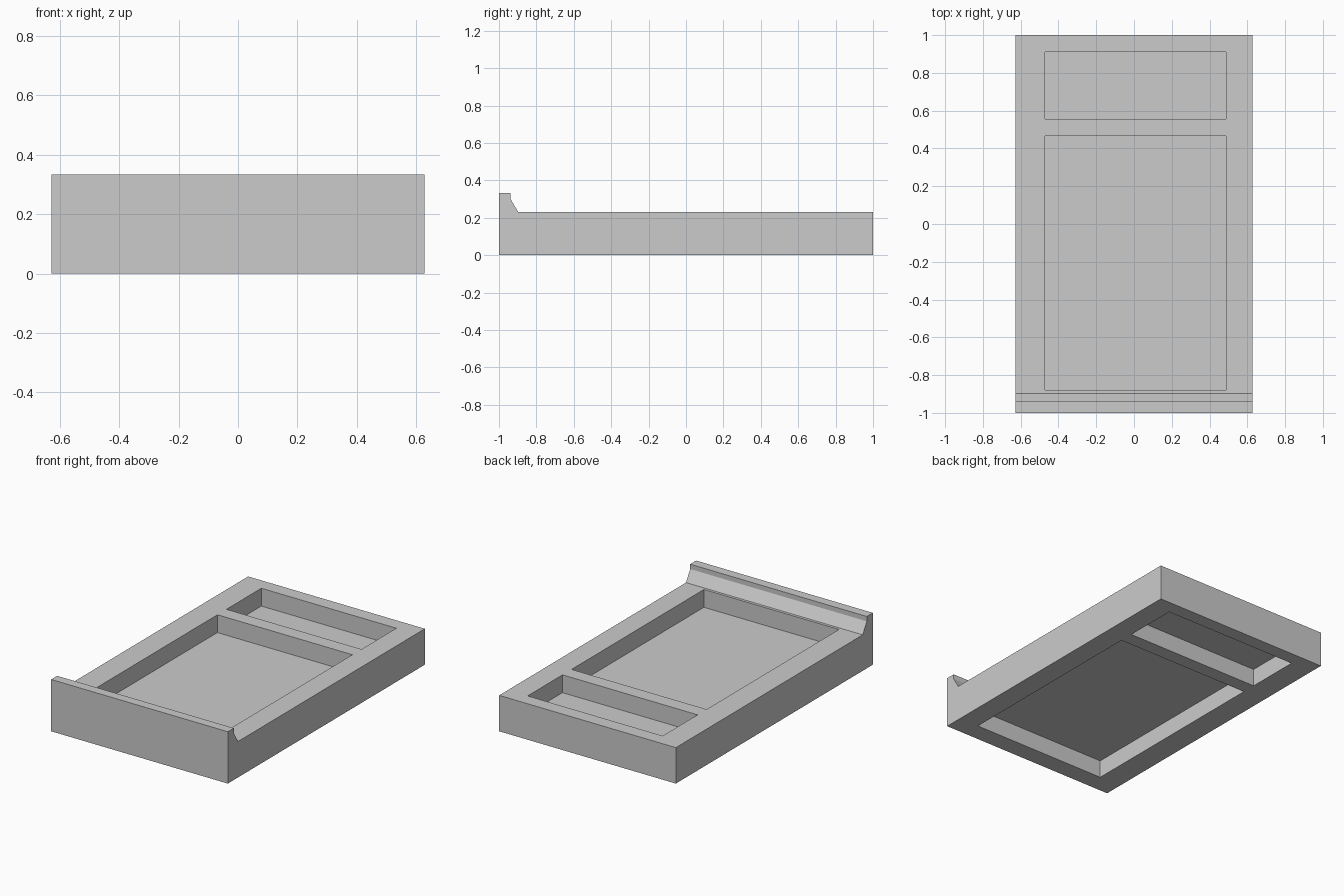
import bpy, bmesh

if "Cube" in bpy.data.objects:
    bpy.data.objects.remove(bpy.data.objects["Cube"])

HALF_W = 0.628
MID_Z = 0.115      # height of the thin web between top and bottom recesses
WEB = 0.003        # web thickness


def prism(name, profile, x0, x1):
    """Extrude a closed (y, z) profile along x."""
    bm = bmesh.new()
    face = bm.faces.new([bm.verts.new((x0, y, z)) for y, z in profile])
    ext = bmesh.ops.extrude_face_region(bm, geom=[face])
    moved = [v for v in ext["geom"] if isinstance(v, bmesh.types.BMVert)]
    bmesh.ops.translate(bm, verts=moved, vec=(x1 - x0, 0, 0))
    bmesh.ops.recalc_face_normals(bm, faces=bm.faces)
    mesh = bpy.data.meshes.new(name)
    bm.to_mesh(mesh)
    bm.free()
    obj = bpy.data.objects.new(name, mesh)
    bpy.context.collection.objects.link(obj)
    return obj


# Slab with raised, undercut-style lip along the front edge
tray = prism("tray_body", [(-1, 0), (1, 0), (1, 0.231), (-0.897, 0.231),
                           (-0.939, 0.302), (-0.939, 0.333), (-1, 0.333)],
             -HALF_W, HALF_W)

# Recesses: a large and a small one, sunk from above and from below
cutters = []
for label, y0, y1 in (("large", -0.879, 0.465), ("small", 0.557, 0.911)):
    for side, z0, z1 in (("top", MID_Z + WEB / 2, 0.5),
                         ("bottom", -0.2, MID_Z - WEB / 2)):
        cutter = prism(f"{label}_{side}_recess_cutter",
                       [(y0, z0), (y1, z0), (y1, z1), (y0, z1)], -0.472, 0.488)
        cutter.hide_render = True
        cutters.append(cutter)
        mod = tray.modifiers.new(cutter.name, 'BOOLEAN')
        mod.operation = 'DIFFERENCE'
        mod.solver = 'EXACT'
        mod.object = cutter

# Bake the cuts and remove the cutters
bpy.context.view_layer.objects.active = tray
tray.select_set(True)
for mod in list(tray.modifiers):
    bpy.ops.object.modifier_apply(modifier=mod.name)
for cutter in cutters:
    bpy.data.objects.remove(cutter, do_unlink=True)
